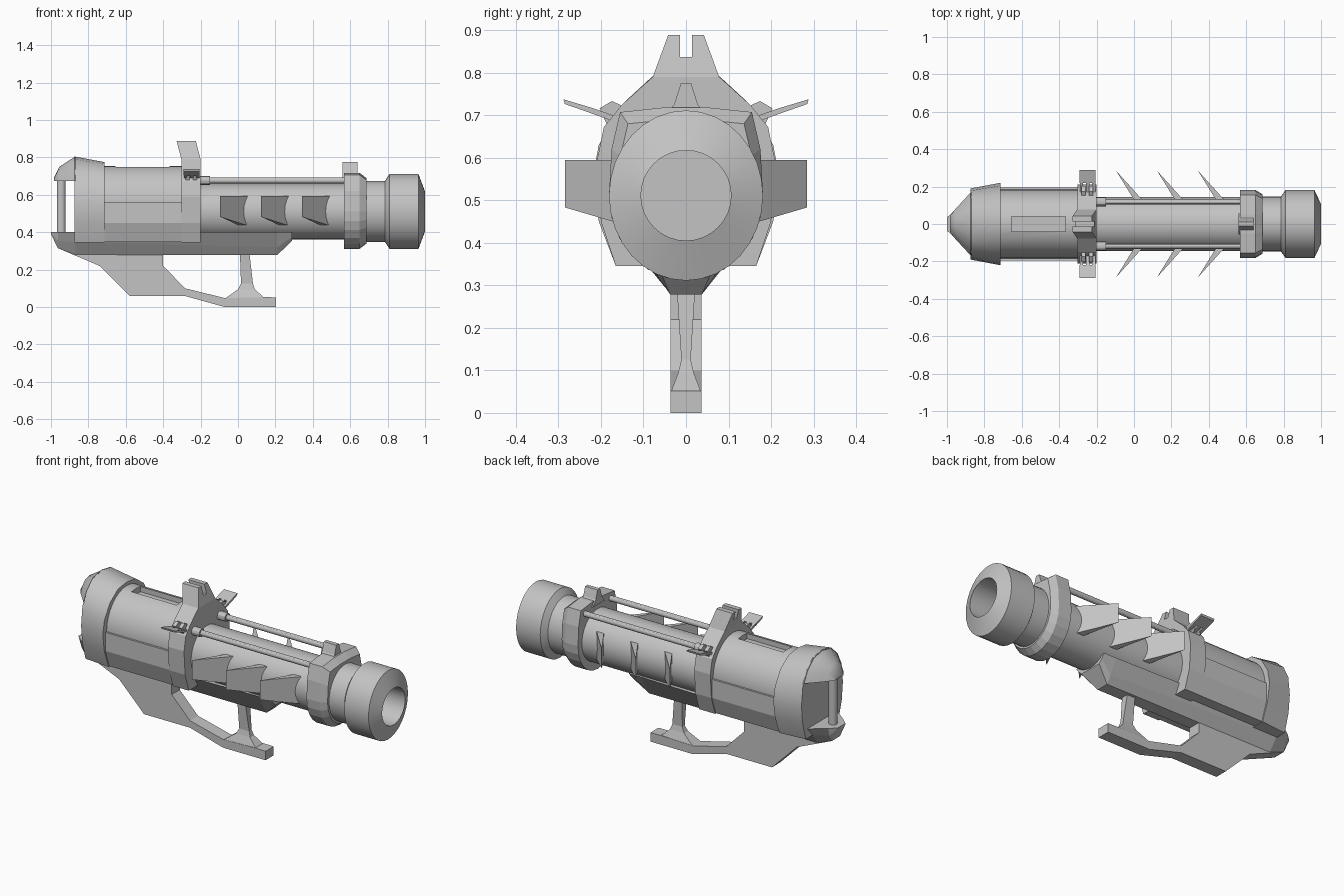
import bpy, bmesh, math

if "Cube" in bpy.data.objects:
    bpy.data.objects.remove(bpy.data.objects["Cube"])

CZ = 0.511  # height of the barrel axis
grey = bpy.data.materials.new("plain grey")
grey.diffuse_color = (0.55, 0.55, 0.55, 1)
grey.use_nodes = True
grey.node_tree.nodes["Principled BSDF"].inputs["Base Color"].default_value = grey.diffuse_color


def loft(name, rings, closed=True, smooth=None):
    """Skin a list of equal-length rings of 3D points and cap both ends."""
    bm = bmesh.new()
    vs = [[bm.verts.new(p) for p in r] for r in rings]
    n = len(vs[0])
    for a, b in zip(vs, vs[1:]):
        for i in range(n):
            j = (i + 1) % n
            bm.faces.new((a[i], a[j], b[j], b[i]))
    if closed:
        bm.faces.new(vs[0])
        bm.faces.new(vs[-1])
    bmesh.ops.recalc_face_normals(bm, faces=bm.faces)
    me = bpy.data.meshes.new(name)
    bm.to_mesh(me)
    bm.free()
    ob = bpy.data.objects.new(name, me)
    bpy.context.collection.objects.link(ob)
    me.materials.append(grey)
    if smooth:
        bpy.ops.object.select_all(action='DESELECT')
        ob.select_set(True)
        bpy.context.view_layer.objects.active = ob
        bpy.ops.object.shade_smooth_by_angle(angle=math.radians(smooth))
    return ob


def sym(x, half, lean=0):
    """Ring at x from a right-half (y, z) profile mirrored across y = 0."""
    pts = half + [(-y, z) for y, z in reversed(half) if y > 0]
    return [(x - lean * (z - 0.79), y, z) for y, z in pts]


def prism(name, yz, x0, x1):
    return loft(name, [[(x, y, z) for y, z in yz] for x in (x0, x1)])


def lathe(name, prof, cy=0, cz=CZ, n=32):
    """Elliptical lathe along x from (x, ry, rz) stations."""
    ang = [2 * math.pi * i / n for i in range(n)]
    return loft(name, [[(x, cy + ry * math.cos(a), cz + rz * math.sin(a)) for a in ang]
                       for x, ry, rz in prof], smooth=30)


# Muzzle with deep bore, and fore barrel
lathe("muzzle", [(0.66, .146, .162), (0.785, .146, .162), (0.81, .181, .2), (0.965, .181, .2),
                 (1.0, .106, .106), (0.74, .106, .106)])
lathe("fore_barrel", [(-0.25, .145, .15), (0.6, .145, .15)])

# Front collar with shoulders and small sight peak
low = [(.181 * math.cos(a), CZ + .2 * math.sin(a))
       for a in [math.radians(-d) for d in range(0, 91, 15)]]
low[-1] = (0, CZ - .2)
collar = [(.05, .718), (.155, .707), (.175, .62)] + low
small = [(y * .88, CZ + (z - CZ) * .86) for y, z in collar]
loft("front_collar", [sym(.567, collar), sym(.65, collar), sym(.687, small)])
peak = [(.012, .775), (.028, .725), (.055, .69)]
loft("front_sight", [sym(.56, peak), sym(.64, [(.012, .775), (.028, .725), (.055, .69)])])

# Rear body with recessed top slot
body = lathe("rear_body", [(-0.8, .185, .2), (-0.25, .185, .2)], cz=.555)
cutter = prism("slot_cutter", [(-.04, .72), (.04, .72), (.04, .8), (-.04, .8)], -.655, -.365)
cutter.hide_render = True
cutter.hide_viewport = True
mod = body.modifiers.new("slot", 'BOOLEAN')
mod.operation = 'DIFFERENCE'
mod.object = cutter

# Middle bracket and the leaning notched sight above it
frame = [(.078, .79), (.15, .725), (.193, .672), (.21, .59), (.2, .45), (.165, .345)]
loft("middle_bracket", [sym(-.303, frame), sym(-.2, frame)])
sight = [(.014, .836), (.014, .888), (.042, .888), (.078, .79)]
loft("rear_sight", [sym(-.303, sight, .26), sym(-.2, sight, .26)])

# Rear cap, overhanging hood and post
cap_front = [(0, .775), (.08, .765), (.155, .712), (.205, .63), (.22, .55), (.205, .45), (.165, .345)]
cap_back = [(0, .805), (.08, .79), (.14, .735), (.178, .66), (.19, .55), (.18, .45), (.15, .345)]
loft("rear_cap", [sym(-.715, cap_front), sym(-.875, cap_back)], smooth=32)
loft("rear_hood", [sym(-.87, [(0, .805), (.08, .79), (.14, .735), (.172, .674)]),
                   sym(-.955, [(0, .75), (.04, .74), (.065, .712), (.08, .674)]),
                   sym(-.985, [(0, .69), (.015, .688), (.03, .682), (.04, .674)])], smooth=32)
post = [(.024 * math.cos(i * math.pi / 6), .024 * math.sin(i * math.pi / 6)) for i in range(12)]
loft("rear_post", [[(-.945 + a, b, z) for a, b in post] for z in (.38, .69)], smooth=35)

# Under rail with sloping sides
rail = [(-1, [(.035, .4), (.034, .395), (.03, .39)]),
        (-.963, [(.07, .4), (.06, .355), (.037, .315)]),
        (-.87, [(.14, .4), (.09, .345), (.037, .28)]),
        (.21, [(.11, .4), (.066, .32), (.037, .278)]),
        (.29, [(.11, .4), (.09, .375), (.07, .355)])]
loft("under_rail", [sym(x, h) for x, h in rail])

# Stock, guard and foot in one side profile
stock = [(-.963, .33), (-.963, .315), (-.738, .219), (-.578, .059), (-.283, .059), (-.07, 0), (.203, 0),
         (.203, .052), (.14, .053), (-.07, .048), (-.283, .1), (-.4, .22), (-.4, .33)]
loft("stock_and_guard", [[(x, y, z) for x, z in stock] for y in (-.037, .037)])

# Front grip post, pinched in the middle
grip = [(.3, .01, .06, .022), (.125, .016, .08, .011), (.095, .0, .09, .018), (.045, -.07, .145, .037)]
loft("grip_post", [[(a, -w, z), (b, -w, z), (b, w, z), (a, w, z)] for z, a, b, w in grip])

# Paired side parts
for s, side in ((1, "left"), (-1, "right")):
    def flip(pts):
        return [(s * y, z) for y, z in pts]

    # flat armour panel on the rear body
    prism("side_panel_" + side, flip([(.1, .558), (.196, .558), (.196, .45), (.16, .348), (.1, .348)]),
          -.75, -.28)
    # tension rod and its ferrule
    lathe("rod_" + side, [(-.21, .015, .016), (.58, .015, .016)], s * .118, .676, 12)
    lathe("ferrule_" + side, [(-.21, .024, .024), (-.15, .024, .024)], s * .118, .676, 12)
    # folded sight wing with three hinge prongs
    prism("wing_plate_" + side, flip([(.222, .704), (.285, .726), (.288, .737), (.218, .716)]), -.292, -.205)
    for i in range(3):
        x = -.29 + i * .033
        prism(f"wing_prong_{side}_{i}", flip([(.15, .678), (.225, .705), (.221, .717), (.15, .692)]),
              x, x + .018)
    for i in range(2):
        x = -.28 + i * .04
        prism(f"wing_hinge_{side}_{i}", flip([(.144, .719), (.174, .733), (.203, .716), (.185, .675), (.14, .675)]),
              x, x + .022)
    # swept fins
    for i in range(3):
        d = i * .219
        tip, a, b = (-.096 + d, s * .285), (.012 + d, s * .11), (.062 + d, s * .11)
        mid = (-.01 + d, s * .19)
        loft(f"fin_{side}_{i}", [[(*tip, .595), (*a, .595), (*b, .595), (*mid, .595)],
                                 [(*tip, .483), (*a, .433), (*b, .433), (*mid, .455)]])
